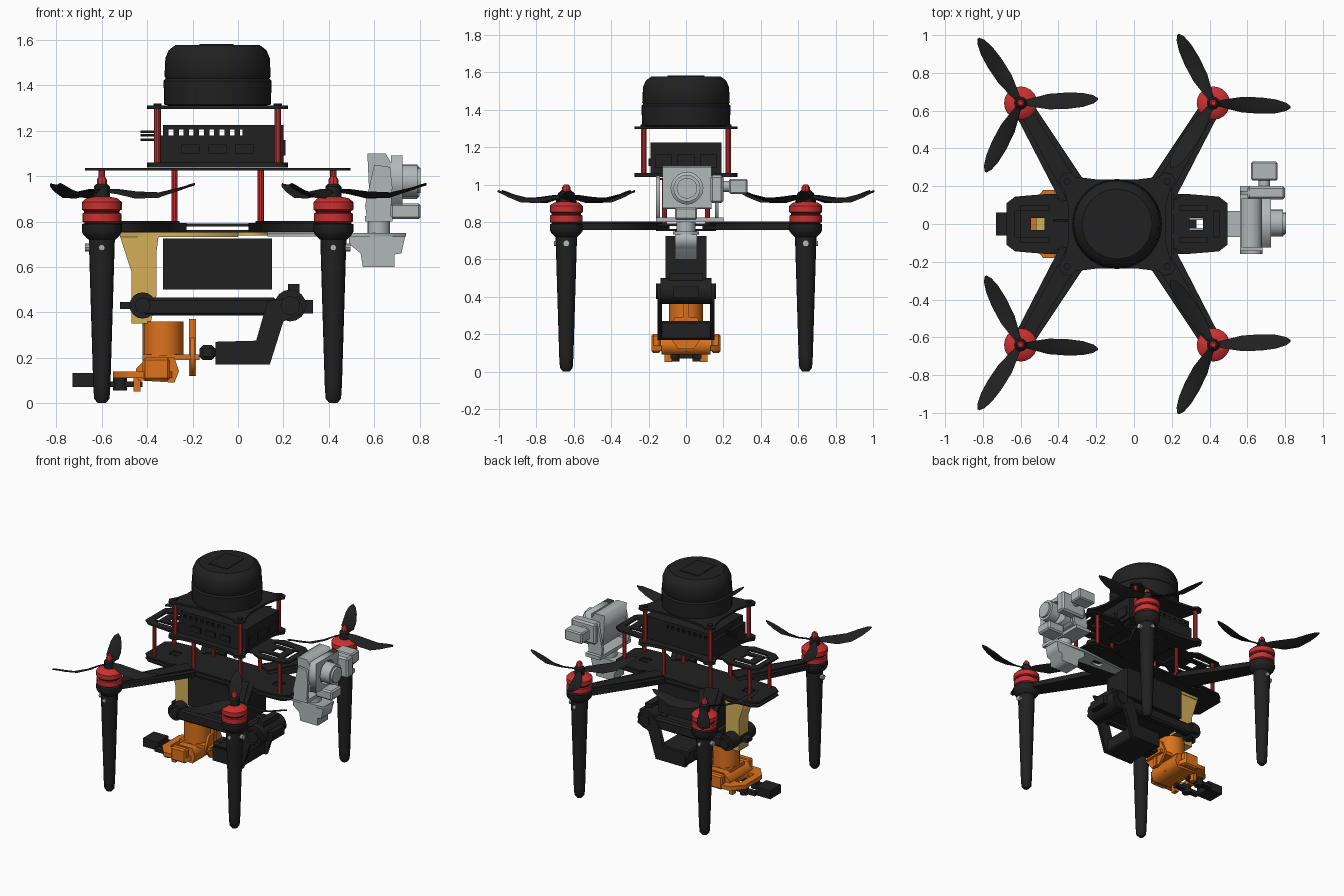
import bpy, bmesh, math
from mathutils import Matrix, Vector

cube = bpy.data.objects.get("Cube")
if cube:
    bpy.data.objects.remove(cube, do_unlink=True)


def material(name, rgb):
    m = bpy.data.materials.new(name)
    m.use_nodes = True
    m.diffuse_color = (*rgb, 1)
    m.node_tree.nodes["Principled BSDF"].inputs["Base Color"].default_value = (*rgb, 1)
    return m


BLACK = material("black", (0.015, 0.015, 0.016))
RED = material("red", (0.6, 0.03, 0.03))
GOLD = material("gold", (0.66, 0.43, 0.1))
ORANGE = material("orange", (0.72, 0.17, 0.012))
GREY = material("light grey", (0.44, 0.48, 0.48))
ROT = {"z": Matrix.Identity(4),
       "y": Matrix.Rotation(math.pi / 2, 4, "X"),
       "x": Matrix(((0, 0, 1, 0), (1, 0, 0, 0), (0, 1, 0, 0), (0, 0, 0, 1)))}


def add(name, mesh, mat):
    obj = bpy.data.objects.new(name, mesh)
    bpy.context.collection.objects.link(obj)
    mesh.materials.clear()
    mesh.materials.append(mat)
    return obj


def from_bmesh(name, bm, mat, smooth=False):
    bmesh.ops.recalc_face_normals(bm, faces=bm.faces)
    mesh = bpy.data.meshes.new(name)
    bm.to_mesh(mesh)
    bm.free()
    obj = add(name, mesh, mat)
    if smooth:
        bpy.ops.object.select_all(action="DESELECT")
        obj.select_set(True)
        bpy.context.view_layer.objects.active = obj
        bpy.ops.object.shade_smooth_by_angle(angle=math.radians(35))
    return obj


def box(name, x, y, z, mat, bevel=0):
    bm = bmesh.new()
    bmesh.ops.create_cube(bm, size=1)
    for v in bm.verts:
        v.co = [a[0] + (c + 0.5) * (a[1] - a[0]) for a, c in zip((x, y, z), v.co)]
    if bevel:
        bmesh.ops.bevel(bm, geom=bm.edges[:], offset=bevel, segments=1, affect="EDGES")
    return from_bmesh(name, bm, mat)


def lathe(name, profile, loc, mat, axis="z", sides=20):
    """Turn (radius, height) pairs about an axis through loc."""
    bm = bmesh.new()
    rings = [[bm.verts.new((r * math.cos(2 * math.pi * i / sides),
                            r * math.sin(2 * math.pi * i / sides), h))
              for i in range(sides)] for r, h in profile]
    for a, b in zip(rings, rings[1:]):
        for i in range(sides):
            j = (i + 1) % sides
            bm.faces.new((a[i], a[j], b[j], b[i]))
    bm.faces.new(rings[0])
    bm.faces.new(rings[-1])
    bm.transform(Matrix.Translation(loc) @ ROT[axis])
    return from_bmesh(name, bm, mat, True)


def rod(name, loc, r, length, mat, axis="z", sides=16):
    return lathe(name, [(r, -length / 2), (r, length / 2)], loc, mat, axis, sides)


def plate(name, loops, center, thick, mat, axis="z"):
    """Extrude an outline with optional holes; outlines lie in the other two axes."""
    cu = bpy.data.curves.new(name, "CURVE")
    cu.dimensions = "2D"
    cu.fill_mode = "BOTH"
    cu.extrude = thick / 2
    for pts in loops:
        sp = cu.splines.new("POLY")
        sp.points.add(len(pts) - 1)
        for p, (u, v) in zip(sp.points, pts):
            p.co = (u, v, 0, 1)
        sp.use_cyclic_u = True
    tmp = bpy.data.objects.new(name, cu)
    mesh = bpy.data.meshes.new_from_object(tmp)
    bpy.data.objects.remove(tmp)
    mesh.transform(ROT[axis])
    offset = [0, 0, 0]
    offset["xyz".index(axis)] = center
    mesh.transform(Matrix.Translation(offset))
    return add(name, mesh, mat)


def rect(u0, u1, v0, v1):
    return [(u0, v0), (u1, v0), (u1, v1), (u0, v1)]


def circle(u, v, r, n=20):
    return [(u + r * math.cos(2 * math.pi * i / n), v + r * math.sin(2 * math.pi * i / n))
            for i in range(n)]


CX = -0.09  # centre line of the airframe


def sym(quarter):
    """Mirror a quarter outline in both directions about the airframe centre."""
    right = quarter + [(x, -y) for x, y in reversed(quarter)]
    return [(CX + x, y) for x, y in right] + [(CX - x, y) for x, y in reversed(right)]


# Rotor stations: leg, arm, motor and three-bladed propeller
def propeller(x, y, first, hand):
    bm = bmesh.new()
    sections = [(.02, .03), (.07, .055), (.15, .088), (.25, .09), (.33, .075), (.385, .045), (.41, .01)]
    for k in range(3):
        turn = Matrix.Rotation(math.radians(first + 120 * k), 4, "Z")
        rings = []
        for r, chord in sections:
            pitch = hand * (0.5 - 0.9 * r)
            lift = 0.915 + 0.02 * math.cos(r * 14) + 0.08 * r
            ring = []
            for t, h in ((-.5, 0), (-.15, .006), (.5, 0), (-.15, -.006)):
                c = t * chord
                p = Vector((r, hand * c * math.cos(pitch) , c * hand * math.sin(pitch) + h + lift))
                ring.append(bm.verts.new(turn @ p))
            rings.append(ring)
        for a, b in zip(rings, rings[1:]):
            for i in range(4):
                bm.faces.new((a[i], a[(i + 1) % 4], b[(i + 1) % 4], b[i]))
        bm.faces.new(rings[-1])
    bm.transform(Matrix.Translation((x, y, 0)))
    from_bmesh("propeller", bm, BLACK, True)


for side, x in ((-1, -0.6), (1, 0.42)):
    for end in (-1, 1):
        y = 0.64 * end
        propeller(x, y, -side * end * 3, side * end)
        lathe("landing_leg", [(.018, 0), (.034, .02), (.038, .08), (.058, .74)], (x, y, 0), BLACK)
        lathe("motor_mount", [(.06, .72), (.08, .74), (.088, .755), (.088, .788), (.07, .795)], (x, y, 0), BLACK)
        lathe("motor_base", [(.07, .79), (.086, .8), (.086, .835), (.075, .84)], (x, y, 0), RED)
        lathe("motor_gap", [(.078, .834), (.078, .85)], (x, y, 0), BLACK)
        lathe("motor_bell", [(.08, .847), (.088, .853), (.088, .885), (.07, .902), (.03, .91)], (x, y, 0), RED)
        lathe("propeller_hub", [(.035, .905), (.035, .955), (.025, .965)], (x, y, 0), BLACK, sides=12)
        lathe("propeller_nut", [(.022, .96), (.022, .985), (.012, 1.0)], (x, y, 0), RED, sides=8)
        rod("leg_screw", (x + side * .06, y, .685), .018, .03, GREY, "x", 10)
        rod("leg_screw_side", (x, y + end * .055, .685), .014, .02, GREY, "y", 10)
        # Tapered arm reaching to the hull
        inner = Vector((CX + side * .21, .13 * end))
        outer = Vector((x, y))
        d = (outer - inner).normalized()
        n = Vector((-d.y, d.x))
        a = [inner + n * .085, inner - n * .085, outer - n * .052, outer + n * .052]
        plate("arm", [[tuple(p) for p in a]], .775, .036, BLACK)
        b = [inner + n * .05, inner - n * .05, outer - n * .03, outer + n * .03]
        plate("arm_rib", [[tuple(p) for p in b]], .795, .016, BLACK)

# Slotted lower and upper deck plates
deck = sym([(.2, .15), (.29, .12), (.36, .16), (.54, .145), (.585, .11)])
holes = [rect(CX + s * .42 - .035, CX + s * .42 + .035, -.032, .032) for s in (-1, 1)]
slots = [rect(CX + s * .42 - .09, CX + s * .42 + .06, v - .014, v + .014)
         for s in (-1, 1) for v in (-.085, .085)]
ends = [rect(CX + s * .525 - .015, CX + s * .525 + .015, -.07, .07) for s in (-1, 1)]
middle = [rect(CX + u - .05, CX + u + .05, -.09, .09) for u in (-.2, 0, .2)]
plate("lower_deck", [deck] + holes, .785, .012, BLACK)
plate("bottom_deck", [deck] + holes, .757, .01, BLACK)
plate("upper_deck", [deck] + holes + slots + ends + middle, 1.03, .012, BLACK)
for x in (-.6, -.28, .1, .42):
    for y in (-.115, .115):
        rod("deck_standoff", (x, y, .91), .014, .24, RED, sides=10)

# Computer tier: eared plates, tall standoffs, slotted case
eared = sym([(.1, .235), (.22, .25), (.25, .275), (.29, .265), (.31, .23), (.28, .18), (.26, .1)])
plate("computer_tray", [eared], 1.05, .022, BLACK)
plate("sensor_tray", [eared], 1.303, .014, BLACK)
for x in (CX - .265, CX + .265):
    for y in (-.225, .225):
        rod("tall_standoff", (x, y, 1.18), .015, .25, RED, sides=10)
        rod("standoff_screw", (x, y, 1.313), .018, .014, BLACK, sides=10)
box("computer_case", (-.35, .2), (-.19, .19), (1.06, 1.178), BLACK)
box("computer_lid", (-.33, .2), (-.19, .19), (1.205, 1.225), BLACK)
box("computer_end", (.02, .2), (-.19, .19), (1.175, 1.208), BLACK)
for i in range(8):
    box("vent_post", (-.33 + i * .045, -.306 + i * .045), (-.19, .19), (1.175, 1.208), BLACK)
for y in (-.12, 0, .12):
    box("side_port", (.2, .21), (y - .045, y + .045), (1.09, 1.16), BLACK)
    box("front_port", (CX + y - .04, CX + y + .04), (-.2, -.19), (1.1, 1.14), BLACK)
for z in (1.16, 1.18, 1.195):
    rod("connector_pin", (-.385, .02, z), .006, .09, BLACK, "x", 6)

# Round scanner on top
lathe("scanner_base", [(.2, 1.308), (.235, 1.315), (.238, 1.42), (.228, 1.43)], (CX, 0, 0), BLACK, sides=40)
lathe("scanner_dome", [(.228, 1.43), (.234, 1.44), (.23, 1.52), (.215, 1.555), (.185, 1.578)],
      (CX, 0, 0), BLACK, sides=40)
plate("scanner_cap", [rect(-.17, -.02, -.1, .1)], 1.579, .008, BLACK)

# Battery and gold bracket
box("battery", (-.33, .15), (-.11, .11), (.5, .725), BLACK)
plate("gold_rail", [rect(-.52, .0, -.06, .06) + [(-.52, .06)]], .743, .022, GOLD)
plate("gold_tongue", [[(0, -.06), (.13, -.03), (.13, .03), (0, .06)]], .745, .014, GOLD)
plate("gold_bracket", [[(-.52, .735), (-.35, .735), (-.36, .66), (-.36, .47), (-.385, .35), (-.47, .35),
                        (-.47, .58)]], 0, .11, GOLD, "y")

# Folding manipulator
for y in (-.11, .11):
    box("upper_link", (-.42, .17), (y - .03, y + .03), (.385, .465), BLACK, .012)
    plate("elbow_link", [[(.13, .45), (.27, .47), (.29, .4), (.2, .36), (.14, .17), (-.1, .17), (-.1, .27),
                          (.08, .275)]], y * 1.27, .025, BLACK, "y")
box("upper_link_core", (-.3, .12), (-.09, .09), (.4, .45), BLACK)
for x, r in ((-.42, .058), (.23, .07)):
    rod("joint_motor", (x, 0, .43), r, .27, BLACK, "y")
    rod("joint_cap", (x, 0, .43), r * .6, .32, BLACK, "y", 12)
box("shoulder_stub", (-.52, -.42), (-.03, .03), (.415, .445), BLACK)
box("elbow_servo", (.12, .33), (-.07, .07), (.395, .455), BLACK)
box("elbow_tab", (.22, .27), (-.09, .09), (.44, .525), BLACK)
box("forearm", (-.1, .13), (-.15, .15), (.17, .27), BLACK, .01)
box("wrist", (-.17, -.1), (-.06, .06), (.19, .255), BLACK, .015)

# Orange gripper head
rod("wrist_motor", (-.33, 0, .285), .09, .15, ORANGE)
plate("wrist_disc", [[(-.1, .2), (-.06, .29), (.06, .29), (.1, .2), (.04, .12), (-.04, .12)]],
      -.2, .018, ORANGE, "x")
box("wrist_spine", (-.215, -.185), (-.015, .015), (.12, .37), ORANGE)
box("wrist_shelf", (-.42, -.17), (-.08, .08), (.19, .215), ORANGE)
plate("gripper_body", [[(-.44, .1), (-.28, .09), (-.26, .14), (-.28, .2), (-.4, .2), (-.45, .15)]],
      0, .26, ORANGE, "y")
plate("gripper_base", [[(-.55, -.1), (-.48, -.18), (-.3, -.18), (-.27, 0), (-.3, .18), (-.48, .18), (-.55, .1)],
                       rect(-.5, -.45, -.08, .08)], .125, .03, ORANGE)
for y in (-.16, .16):
    box("gripper_cheek", (-.42, -.3), (y - .025, y + .025), (.1, .2), ORANGE, .01)
    box("gripper_foot", (-.46, -.43), (y * .6 - .02, y * .6 + .02), (.05, .12), ORANGE)
    box("finger", (-.62, -.42), (y * .4 - .02, y * .4 + .02), (.07, .095), BLACK)
    rod("finger_pivot", (-.52, y * .4, .09), .03, .07, BLACK, sides=12)
box("tip_block", (-.73, -.61), (-.062, .062), (.07, .132), BLACK)

# Grey stabilised camera and its mount
plate("camera_rail", [[(.13, -.035), (.5, -.07), (.74, -.06), (.74, .06), (.5, .07), (.13, .035)],
                      rect(.29, .37, -.022, .022)], .742, .016, GREY)
plate("camera_pylon", [[(.49, .7), (.54, .66), (.55, .6), (.69, .6), (.69, .655), (.72, .66), (.74, .75),
                        (.49, .75)]], 0, .12, GREY, "y")
box("damper_plate", (.56, .68), (-.16, .2), (.8, .825), GREY)
rod("yaw_motor", (.62, 0, .775), .05, .06, GREY)
for y in (-.15, .165):
    plate("yoke_side", [[(.57, .8), (.67, .8), (.68, .95), (.67, 1.04), (.6, 1.05), (.56, .87)]],
          y, .02, GREY, "y")
plate("camera_back", [[(.57, 1.1), (.65, 1.1), (.68, 1.05), (.68, .87), (.58, .88)]], .005, .26, GREY, "y")
plate("camera_frame", [rect(-.125, .135, .875, 1.09), circle(.005, .98, .085)], .70, .05, GREY, "x")
rod("camera_lens", (.72, .005, .98), .072, .14, GREY, "x", 20)
rod("camera_lens_rim", (.79, .005, .98), .055, .03, GREY, "x", 20)
box("camera_chin", (.67, .805), (-.06, .06), (.81, .88), GREY, .01)
box("camera_side_arm", (.6, .8), (.13, .2), (.9, 1.05), GREY, .012)
rod("tilt_shaft", (.69, .2, .99), .03, .1, GREY, "y", 12)
box("tilt_motor", (.62, .76), (.23, .33), (.95, 1.03), GREY, .008)
